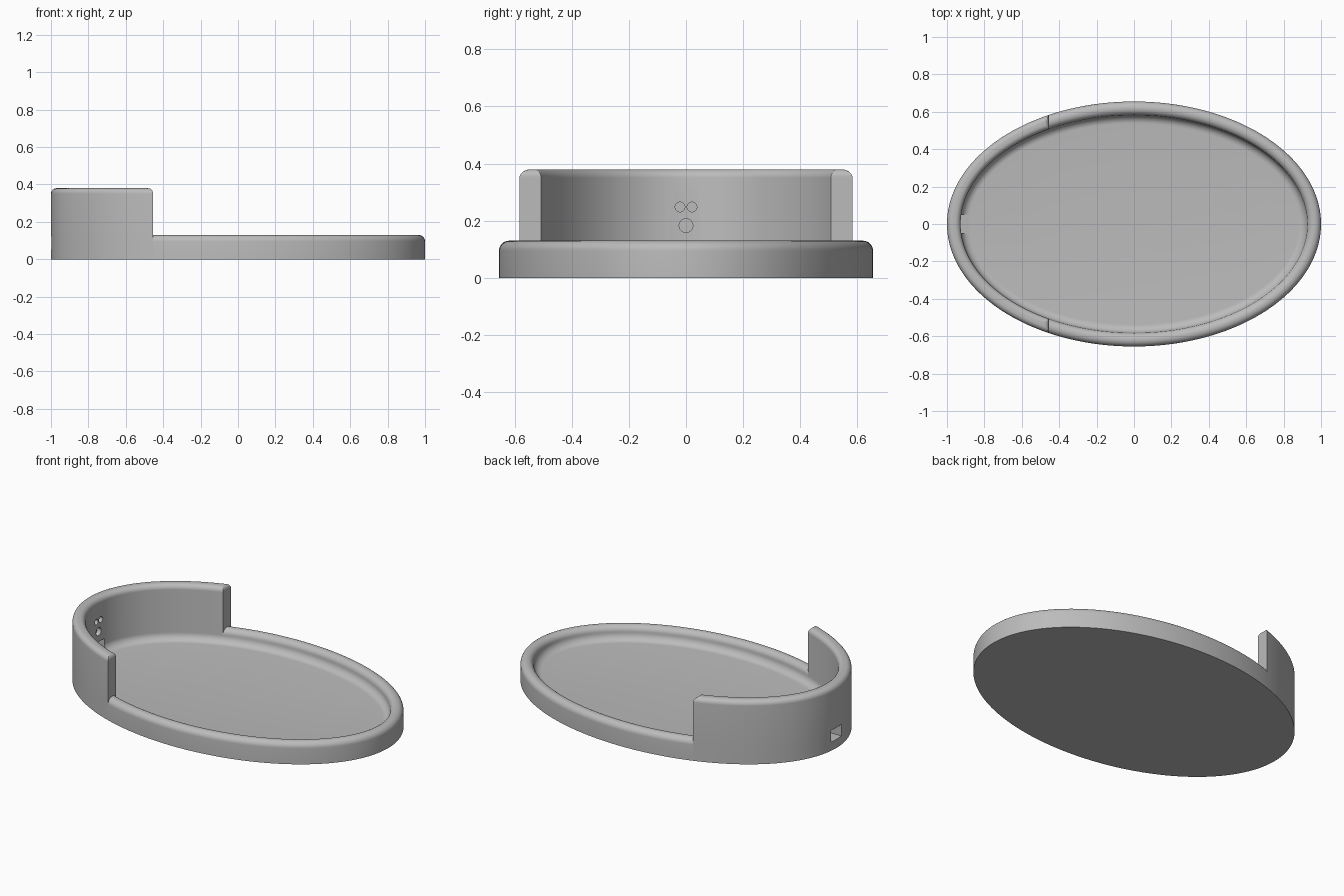
import bpy, bmesh
from math import sin, cos, pi, sqrt
from mathutils import Vector

if "Cube" in bpy.data.objects:
    bpy.data.objects.remove(bpy.data.objects["Cube"], do_unlink=True)

A, B = 1.0, 0.655            # outer half axes
WALL = 0.073                 # wall thickness
FLOOR, FILLET = 0.05, 0.045  # floor height and inner fillet
LOW, HIGH = 0.13, 0.38       # rim heights
STEP = -0.455                # where the tall wall ends
SEGMENTS = 160

grey = bpy.data.materials.new("plain grey")
grey.use_nodes = True
colour = (0.5, 0.5, 0.5, 1)
grey.diffuse_color = colour
grey.node_tree.nodes["Principled BSDF"].inputs["Base Color"].default_value = colour


def arc(cx, cz, r, start, end, n=8):
    return [(cx + r * cos(start + (end - start) * i / n),
             cz + r * sin(start + (end - start) * i / n)) for i in range(n + 1)]


def wall_profile(top, r):
    """Section as (inward offset, height), from outer foot to floor."""
    joint = FLOOR + FILLET
    points = [(0, 0), (0, joint)]
    points += arc(r, top - r, r, pi, pi / 2)
    points += arc(WALL - r, top - r, r, pi / 2, 0)
    points += [(WALL, joint)]
    points += arc(WALL + FILLET, joint, FILLET, pi, 1.5 * pi)
    return points


def add_bowl(bm, profile, keep_right):
    """Sweep the section round the oval and keep one side of the step."""
    rings = []
    for d, z in profile:
        rings.append([bm.verts.new(((A - d) * cos(2 * pi * i / SEGMENTS),
                                    (B - d) * sin(2 * pi * i / SEGMENTS), z))
                      for i in range(SEGMENTS)])
    faces = [bm.faces.new(rings[0][::-1]), bm.faces.new(rings[-1])]
    for lower, upper in zip(rings, rings[1:]):
        for i in range(SEGMENTS):
            j = (i + 1) % SEGMENTS
            faces.append(bm.faces.new((lower[i], lower[j], upper[j], upper[i])))
    bmesh.ops.remove_doubles(bm, verts=bm.verts, dist=1e-5)
    bmesh.ops.bisect_plane(bm, geom=bm.verts[:] + bm.edges[:] + bm.faces[:],
                           plane_co=(STEP, 0, 0), plane_no=(1, 0, 0),
                           clear_inner=keep_right, clear_outer=not keep_right)


def half_mesh(profile, keep_right):
    bm = bmesh.new()
    add_bowl(bm, profile, keep_right)
    if not keep_right:
        # Round the top corner at both ends of the tall wall
        r = 0.025
        for k in range(1, 8):
            bmesh.ops.bisect_plane(bm, geom=bm.verts[:] + bm.edges[:] + bm.faces[:],
                                   plane_co=(STEP - r + r * cos(k * pi / 16), 0, 0),
                                   plane_no=(1, 0, 0))
        for v in bm.verts:
            run = v.co.x - (STEP - r)
            if run > 0:
                v.co.z = min(v.co.z, HIGH - r + sqrt(max(r * r - run * run, 0)))
    mesh = bpy.data.meshes.new("half")
    bm.to_mesh(mesh)
    bm.free()
    return mesh


# Tray: low rim on one side, tall wall on the other, joined at the step
bm = bmesh.new()
for half in (half_mesh(wall_profile(LOW, 0.035), True),
             half_mesh(wall_profile(HIGH, 0.03), False)):
    bm.from_mesh(half)
    bpy.data.meshes.remove(half)
bmesh.ops.remove_doubles(bm, verts=bm.verts, dist=1e-4)
bmesh.ops.holes_fill(bm, edges=[e for e in bm.edges if e.is_boundary], sides=0)
bmesh.ops.recalc_face_normals(bm, faces=bm.faces)
mesh = bpy.data.meshes.new("tray")
bm.to_mesh(mesh)
bm.free()
mesh.materials.append(grey)
tray = bpy.data.objects.new("tray", mesh)
bpy.context.collection.objects.link(tray)

# Cable port through the tall wall
cutters = []
bpy.ops.mesh.primitive_cube_add(size=1, location=(-0.97, 0, 0.087))
bpy.context.object.scale = (0.2, 0.1, 0.07)
cutters.append(bpy.context.object)

# Three shallow round recesses on the inside of the tall wall
for y, z, r in ((-0.021, 0.248, 0.017), (0.021, 0.248, 0.017), (0, 0.183, 0.024)):
    bpy.ops.mesh.primitive_cylinder_add(vertices=32, radius=r, depth=0.06,
                                        location=(WALL - A + 0.005, y, z),
                                        rotation=(0, pi / 2, 0))
    cutters.append(bpy.context.object)

bpy.ops.object.select_all(action='DESELECT')
bpy.context.view_layer.objects.active = tray
tray.select_set(True)
for cutter in cutters:
    cutter.hide_render = True
    cutter.data.materials.append(grey)
    cut = tray.modifiers.new("cut", 'BOOLEAN')
    cut.operation = 'DIFFERENCE'
    cut.solver = 'EXACT'
    cut.object = cutter
    bpy.ops.object.modifier_apply(modifier=cut.name)
    bpy.data.objects.remove(cutter, do_unlink=True)

bpy.ops.object.shade_smooth_by_angle(angle=pi / 6)
